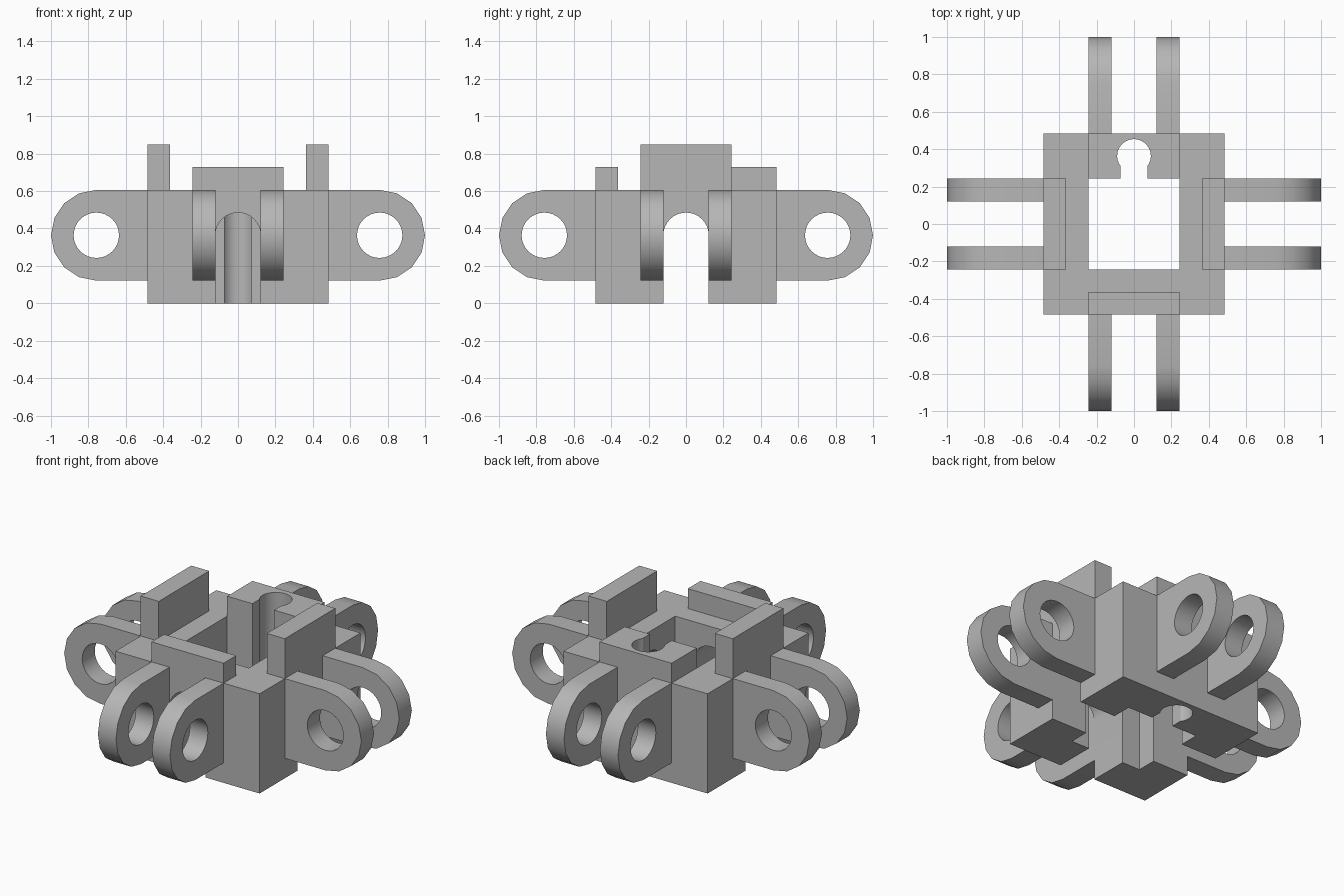
import bpy, bmesh
from math import sin, cos, pi, acos, radians
from mathutils import Matrix

old = bpy.data.objects.get("Cube")
if old:
    bpy.data.objects.remove(old, do_unlink=True)

U = 0.12125            # building module: every size is a multiple of it
HALF = 4 * U           # half width of the square frame
EYE_X, EYE_Z = 1 - 2 * U, 3 * U

grey = bpy.data.materials.new("plain grey")
grey.use_nodes = True
colour = (0.47, 0.47, 0.47, 1)
grey.diffuse_color = colour
for node in grey.node_tree.nodes:
    if node.type == 'BSDF_PRINCIPLED':
        node.inputs["Base Color"].default_value = colour


def arc(cx, cy, r, start, end, steps):
    angles = [start + (end - start) * i / steps for i in range(steps + 1)]
    return [(cx + r * cos(a), cy + r * sin(a)) for a in angles]


def prism(name, loops, axis, low, high):
    """Fill closed outlines (the later ones are holes) and extrude along an axis."""
    place = {'X': lambda u, v, w: (w, u, v),
             'Y': lambda u, v, w: (u, w, v),
             'Z': lambda u, v, w: (u, v, w)}[axis]
    bm = bmesh.new()
    edges = []
    for loop in loops:
        vs = [bm.verts.new(place(u, v, low)) for u, v in loop]
        edges += [bm.edges.new((vs[i - 1], vs[i])) for i in range(len(vs))]
    bmesh.ops.triangle_fill(bm, edges=edges, use_beauty=True)
    grown = bmesh.ops.extrude_face_region(bm, geom=bm.faces[:], use_keep_orig=True)
    moved = [g for g in grown["geom"] if isinstance(g, bmesh.types.BMVert)]
    bmesh.ops.translate(bm, verts=moved, vec=place(0, 0, high - low))
    bmesh.ops.recalc_face_normals(bm, faces=bm.faces[:])
    mesh = bpy.data.meshes.new(name)
    bm.to_mesh(mesh)
    bm.free()
    mesh.materials.append(grey)
    obj = bpy.data.objects.new(name, mesh)
    bpy.context.collection.objects.link(obj)
    return obj


def box(name, x0, x1, y0, y1, z0, z1):
    return prism(name, [[(x0, y0), (x1, y0), (x1, y1), (x0, y1)]], 'Z', z0, z1)


def select_only(obj):
    bpy.ops.object.select_all(action='DESELECT')
    obj.select_set(True)
    bpy.context.view_layer.objects.active = obj


def combine(target, tool, operation):
    """Apply a boolean and remove the tool object."""
    mod = target.modifiers.new("combine", 'BOOLEAN')
    mod.operation, mod.object, mod.solver = operation, tool, 'EXACT'
    select_only(target)
    bpy.ops.object.modifier_apply(modifier=mod.name)
    bpy.data.objects.remove(tool, do_unlink=True)


# Square frame with raised lips on its four sides
frame = box("frame", -HALF, HALF, -HALF, HALF, 0, 5 * U)
lips = [
    box("front_lip", -2 * U, 2 * U, -HALF, -3 * U, 4 * U, 6 * U),
    box("back_lip", -2 * U, 2 * U, U, HALF, 4 * U, 6 * U),
    box("left_lip", 3 * U, HALF, -2 * U, 2 * U, 4 * U, 7 * U),
    box("right_lip", -HALF, -3 * U, -2 * U, 2 * U, 4 * U, 7 * U),
]
for lip in lips:
    combine(frame, lip, 'UNION')

# Central square shaft
combine(frame, box("shaft", -2 * U, 2 * U, -2 * U, 2 * U, -U, 9 * U), 'DIFFERENCE')

# Arched openings through the front and both sides
arch = [(-U, -U), (U, -U)] + arc(0, 3 * U, U, 0, pi, 16)
combine(frame, prism("side_arch", [arch], 'X', -1, 1), 'DIFFERENCE')
combine(frame, prism("front_arch", [arch], 'Y', -1, 0), 'DIFFERENCE')

# Keyhole slot down the back wall
neck, radius = 0.073, 0.09
dip = acos(neck / radius)
slot = [(-neck, U), (neck, U)] + arc(0, 3 * U, radius, -dip, pi + dip, 24)
combine(frame, prism("key_slot", [slot], 'Z', -U, 9 * U), 'DIFFERENCE')

# Pairs of rounded hinge lugs on all four sides
outline = [(HALF, U), *arc(EYE_X, EYE_Z, 2 * U, -pi / 2, pi / 2, 8), (HALF, 5 * U)]
eye = arc(EYE_X, EYE_Z, U, 0, 2 * pi, 32)[:-1]
parts = [frame]
for turn, side in enumerate(("left", "back", "right", "front")):
    for number, low in enumerate((-2 * U, U), 1):
        lug = prism(f"{side}_lug_{number}", [outline, eye], 'Y', low, low + U)
        lug.data.transform(Matrix.Rotation(turn * pi / 2, 4, 'Z'))
        parts.append(lug)

for part in parts:
    select_only(part)
    bpy.ops.object.shade_smooth_by_angle(angle=radians(30))
